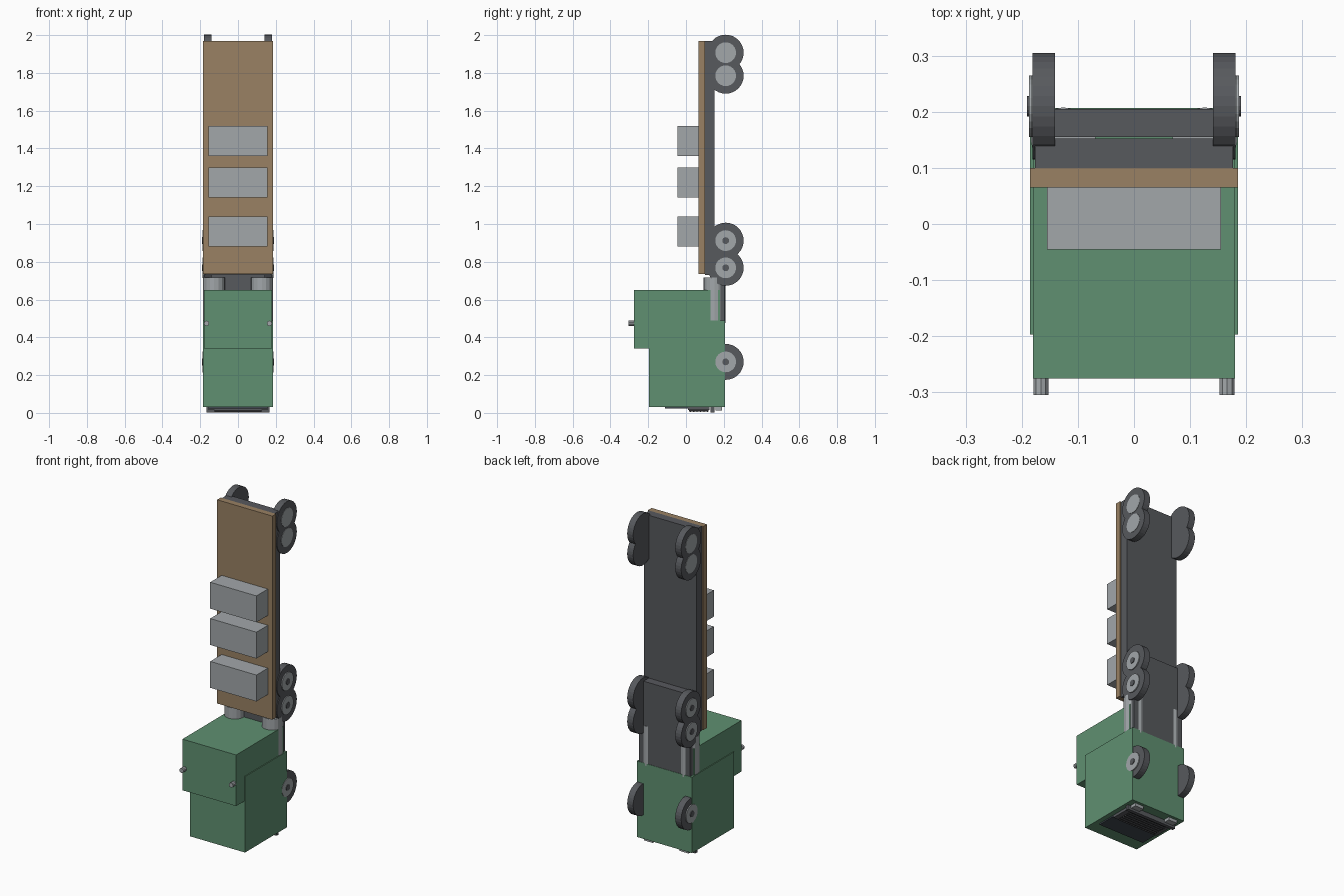
import bpy, math
from mathutils import Matrix

if "Cube" in bpy.data.objects:
    bpy.data.objects.remove(bpy.data.objects["Cube"], do_unlink=True)


def material(name, r, g, b):
    m = bpy.data.materials.new(name)
    m.use_nodes = True
    m.diffuse_color = (r, g, b, 1)
    bsdf = next(n for n in m.node_tree.nodes if n.type == 'BSDF_PRINCIPLED')
    bsdf.inputs["Base Color"].default_value = (r, g, b, 1)
    return m


GREEN = material("cab_green", 0.115, 0.28, 0.165)
BROWN = material("deck_brown", 0.32, 0.22, 0.125)
LIGHT = material("light_grey", 0.36, 0.385, 0.40)
DARK = material("dark_grey", 0.095, 0.10, 0.11)
GLASS = material("glass_slate", 0.05, 0.065, 0.08)
BLACK = material("grille_black", 0.02, 0.02, 0.022)


def box(name, mat, x, y, z):
    """Box from (min, max) pairs."""
    bpy.ops.mesh.primitive_cube_add(size=1)
    o = bpy.context.object
    o.name = name
    spans = (x, y, z)
    o.data.transform(Matrix.Diagonal([b - a for a, b in spans] + [1]))
    o.location = [(a + b) / 2 for a, b in spans]
    o.data.materials.append(mat)
    return o


def cylinder(name, mat, axis, radius, depth, centre, sides):
    turn = {'x': (0, math.pi / 2, 0), 'y': (math.pi / 2, 0, 0), 'z': (0, 0, 0)}
    bpy.ops.mesh.primitive_cylinder_add(vertices=sides, radius=radius, depth=depth,
                                        location=centre, rotation=turn[axis])
    o = bpy.context.object
    o.name = name
    o.data.materials.append(mat)
    return o


# Cab and sleeper
box("cab", GREEN, (-0.185, 0.185), (-0.197, 0.207), (0.03, 0.49))
box("sleeper", GREEN, (-0.18, 0.18), (-0.275, 0.18), (0.34, 0.65))

# Chassis rails, deck and cargo
box("tractor_chassis", DARK, (-0.172, 0.172), (0.155, 0.205), (0.45, 0.985))
box("trailer_chassis", DARK, (-0.176, 0.176), (0.10, 0.152), (0.73, 1.97))
box("trailer_deck", BROWN, (-0.185, 0.185), (0.065, 0.10), (0.735, 1.97))
for i, z in enumerate((0.88, 1.14, 1.36)):
    box(f"cargo_box_{i + 1}", LIGHT, (-0.155, 0.155), (-0.045, 0.065), (z, z + 0.16))

# Wheels: height, with or without a projecting hub
WHEELS = (("front", 0.27, True), ("drive_lower", 0.768, True),
          ("drive_upper", 0.912, True), ("trailer_lower", 1.785, False),
          ("trailer_upper", 1.907, False))
for side, s in (("left", 1), ("right", -1)):
    for name, z, hub in WHEELS:
        label = f"{side}_{name}"
        cylinder(label + "_tyre", DARK, 'x', 0.095, 0.04, (s * 0.161, 0.21, z), 32)
        rim = 0.187 if hub else 0.183
        cylinder(label + "_rim", LIGHT, 'x', 0.055, 0.02, (s * (rim - 0.01), 0.21, z), 24)
        if hub:
            cylinder(label + "_hub", DARK, 'x', 0.018, 0.02, (s * 0.181, 0.21, z), 16)

    # Tanks behind the cab and roof horns
    cylinder(side + "_tank", LIGHT, 'z', 0.058, 0.24, (s * 0.126, 0.15, 0.597), 16)
    cylinder(side + "_horn", LIGHT, 'y', 0.014, 0.04, (s * 0.166, -0.285, 0.474), 10)
    # Headlamps
    box(side + "_headlamp", LIGHT, sorted((s * 0.09, s * 0.15)), (0.155, 0.19), (0.012, 0.03))

# Nose details
box("windscreen", GLASS, (-0.155, 0.155), (-0.11, 0.01), (0.022, 0.031))
box("grille_surround", DARK, (-0.155, 0.155), (0.01, 0.125), (0.014, 0.03))
box("grille", BLACK, (-0.125, 0.125), (0.015, 0.12), (0.008, 0.015))
box("bumper", DARK, (-0.168, 0.168), (0.13, 0.15), (0.002, 0.03))
for i in range(6):
    y = 0.02 + i * 0.018
    box(f"grille_bar_{i + 1}", DARK, (-0.125, 0.125), (y, y + 0.006), (0.004, 0.01))
